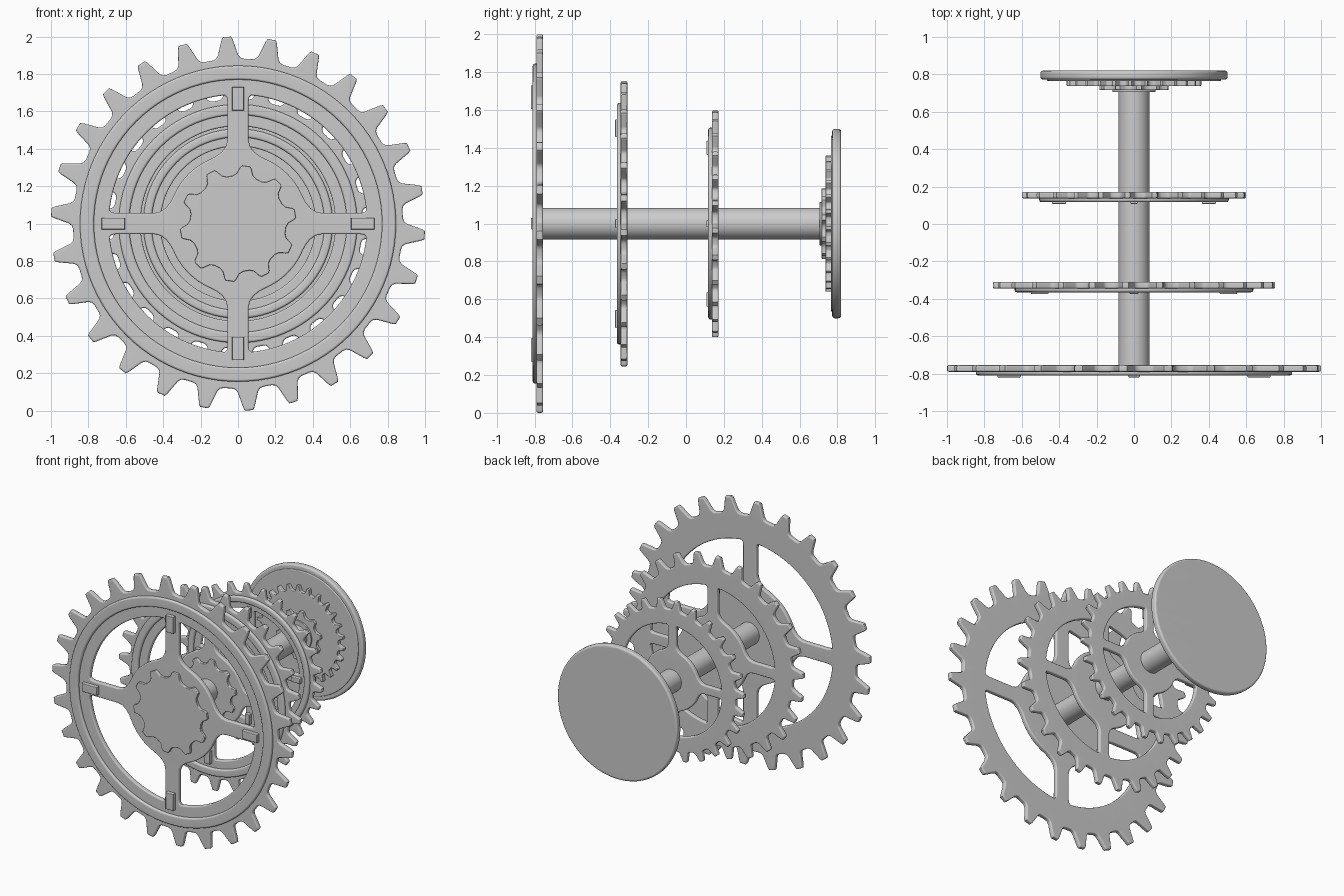
import bpy, bmesh, math
from mathutils import Vector

if "Cube" in bpy.data.objects:
    bpy.data.objects.remove(bpy.data.objects["Cube"])

CENTRE_Z = 1.0


def polar(r, deg):
    a = math.radians(deg)
    return (r * math.cos(a), r * math.sin(a))


def rotate(pts, deg):
    c, s = polar(1, deg)
    return [(x * c - y * s, x * s + y * c) for x, y in pts]


def circle(r, n=96):
    return [polar(r, 360 * i / n) for i in range(n)]


def toothed(n, start, tooth, root):
    """Outline of n teeth; tooth = (radius, half width) pairs from root to tip."""
    pts = []
    half = [(r, -w) for r, w in tooth] + [(r, w) for r, w in reversed(tooth)]
    for i in range(n):
        a = start + 360 * i / n
        pts += rotate(half, a)
        for f in (0.4, 0.5, 0.6):
            pts.append(polar(root, a + 360 * f / n))
    return pts


def inset(loop, d):
    """Move a loop sideways into the solid (to the left of its direction)."""
    out = []
    n = len(loop)
    for i in range(n):
        p, q, r = (Vector(loop[k % n]) for k in (i - 1, i, i + 1))
        u, v = (q - p).normalized(), (r - q).normalized()
        n1, n2 = Vector((-u.y, u.x)), Vector((-v.y, v.x))
        m = n1 + n2
        m = m / max(1 + n1.dot(n2), 0.4)
        out.append((q + m * d)[:])
    return out


def plate(name, loops, front, back, bevel=0.008, scale=1.0):
    """Upright plate with rounded rims; outer loops run CCW, holes CW."""
    bm = bmesh.new()
    steps = [(bevel * (1 - math.sin(math.radians(a))),
              bevel * (1 - math.cos(math.radians(a)))) for a in (0, 30, 60, 90)]
    levels = [(d, front + h) for d, h in steps]
    levels += [(d, back - h) for d, h in reversed(steps)]
    caps = ([], [])
    for loop in loops:
        loop = [(x * scale, y * scale) for x, y in loop]
        n = len(loop)
        rings = [[bm.verts.new((x, y, CENTRE_Z + z)) for x, z in inset(loop, d)]
                 for d, y in levels]
        for a, b in zip(rings, rings[1:]):
            for i in range(n):
                j = (i + 1) % n
                bm.faces.new((a[i], a[j], b[j], b[i]))
        for cap, ring in zip(caps, (rings[0], rings[-1])):
            cap += [bm.edges.get((ring[i], ring[(i + 1) % n])) for i in range(n)]
    for cap in caps:
        bmesh.ops.triangle_fill(bm, edges=cap, use_beauty=True, normal=(0, -1, 0))
    bmesh.ops.recalc_face_normals(bm, faces=bm.faces)
    mesh = bpy.data.meshes.new(name)
    bm.to_mesh(mesh)
    bm.free()
    ob = bpy.data.objects.new(name, mesh)
    bpy.context.collection.objects.link(ob)
    finish(ob)
    return ob


def finish(ob):
    bpy.ops.object.select_all(action='DESELECT')
    ob.select_set(True)
    bpy.context.view_layer.objects.active = ob
    bpy.ops.object.shade_smooth_by_angle(angle=math.radians(40))
    ob.modifiers.new("flat_faces", 'WEIGHTED_NORMAL').keep_sharp = True


# Outlines at unit gear radius
rim = toothed(26, 93.4, [(0.885, 0.066), (0.902, 0.054), (0.985, 0.030), (1.0, 0.022)], 0.882)
hub = toothed(10, 82, [(0.265, 0.044), (0.30, 0.030), (0.31, 0.022)], 0.257)
half = [polar(0.69, 45 - 39 * i / 14) for i in range(15)]
half += [(0.675, 0.060), (0.65, 0.056), (0.45, 0.056), (0.415, 0.064), (0.385, 0.085),
         (0.362, 0.115)]
half += [polar(0.375, 23 + 22 * i / 8) for i in range(9)]
window = half + [(y, x) for x, y in reversed(half[1:-1])]
windows = [rotate(window, 90 * i) for i in range(4)]
pad = [(0.605, -0.031), (0.73, -0.031), (0.73, 0.031), (0.605, 0.031)]

# Three spoked gears, each with a ridge, toothed hub cap and spoke pads
for label, y, s in (("large", -0.79, 1.0), ("middle", -0.345, 0.755), ("small", 0.137, 0.6)):
    plate(label + "_gear", [rim] + windows, y, y + 0.035, 0.009, s)
    plate(label + "_gear_ridge", [circle(0.845), circle(0.77)[::-1]],
          y - 0.02, y + 0.01, 0.012, s)
    plate(label + "_hub_cap", [hub], y - 0.018, y + 0.01, 0.005, s)
    for i in range(4):
        plate(f"{label}_spoke_pad_{i + 1}", [rotate(pad, 90 * i)],
              y - 0.03, y + 0.01, 0.006, s)

# Shaft through all gears
bpy.ops.mesh.primitive_cylinder_add(vertices=48, radius=0.083, depth=1.53,
                                    location=(0, 0, CENTRE_Z), rotation=(math.pi / 2, 0, 0))
shaft = bpy.context.object
shaft.name = "shaft"
finish(shaft)

# End disc with its stacked small gears
plate("end_disc", [circle(0.5)], 0.772, 0.82, 0.014)
plate("end_disc_face", [circle(0.465)], 0.765, 0.79, 0.006)
plate("end_gear", [rim], 0.737, 0.775, 0.005, 0.36)
plate("end_gear_cap", [hub], 0.716, 0.745, 0.004, 0.6)
plate("shaft_collar", [circle(0.115, 48)], 0.705, 0.73, 0.004)
